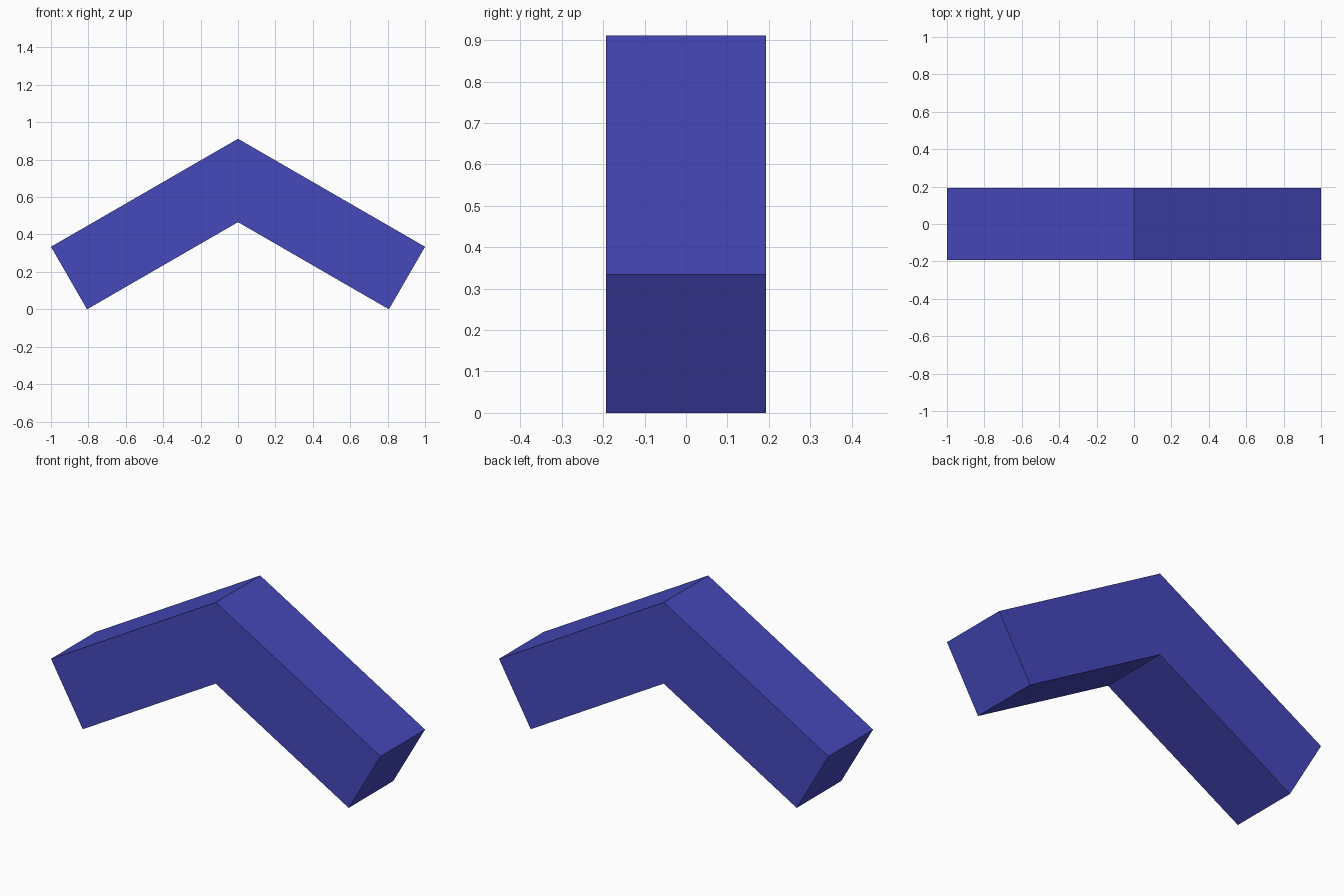
import bpy, bmesh
from math import tan, sin, cos, radians

if "Cube" in bpy.data.objects:
    bpy.data.objects.remove(bpy.data.objects["Cube"])

# Square-section bar bent into a symmetric chevron, arms sloping 30 degrees
PITCH = radians(30)
WIDTH = 0.386
foot_x = 1 - WIDTH * sin(PITCH)
tip_z = WIDTH * cos(PITCH)
right_half = [(0, tip_z + tan(PITCH)), (1, tip_z), (foot_x, 0), (0, foot_x * tan(PITCH))]
profile = right_half + [(-x, z) for x, z in reversed(right_half[1:3])]

# Extrude the profile along y
bm = bmesh.new()
face = bm.faces.new([bm.verts.new((x, -WIDTH / 2, z)) for x, z in profile])
ext = bmesh.ops.extrude_face_region(bm, geom=[face])
moved = [g for g in ext["geom"] if isinstance(g, bmesh.types.BMVert)]
bmesh.ops.translate(bm, verts=moved, vec=(0, WIDTH, 0))
bmesh.ops.recalc_face_normals(bm, faces=bm.faces)
mesh = bpy.data.meshes.new("chevron_bar")
bm.to_mesh(mesh)
bm.free()

# Blue finish
blue = bpy.data.materials.new("blue")
blue.diffuse_color = (0.06, 0.065, 0.5, 1)
blue.use_nodes = True
blue.node_tree.nodes["Principled BSDF"].inputs["Base Color"].default_value = blue.diffuse_color
mesh.materials.append(blue)
bpy.context.collection.objects.link(bpy.data.objects.new("chevron_bar", mesh))
